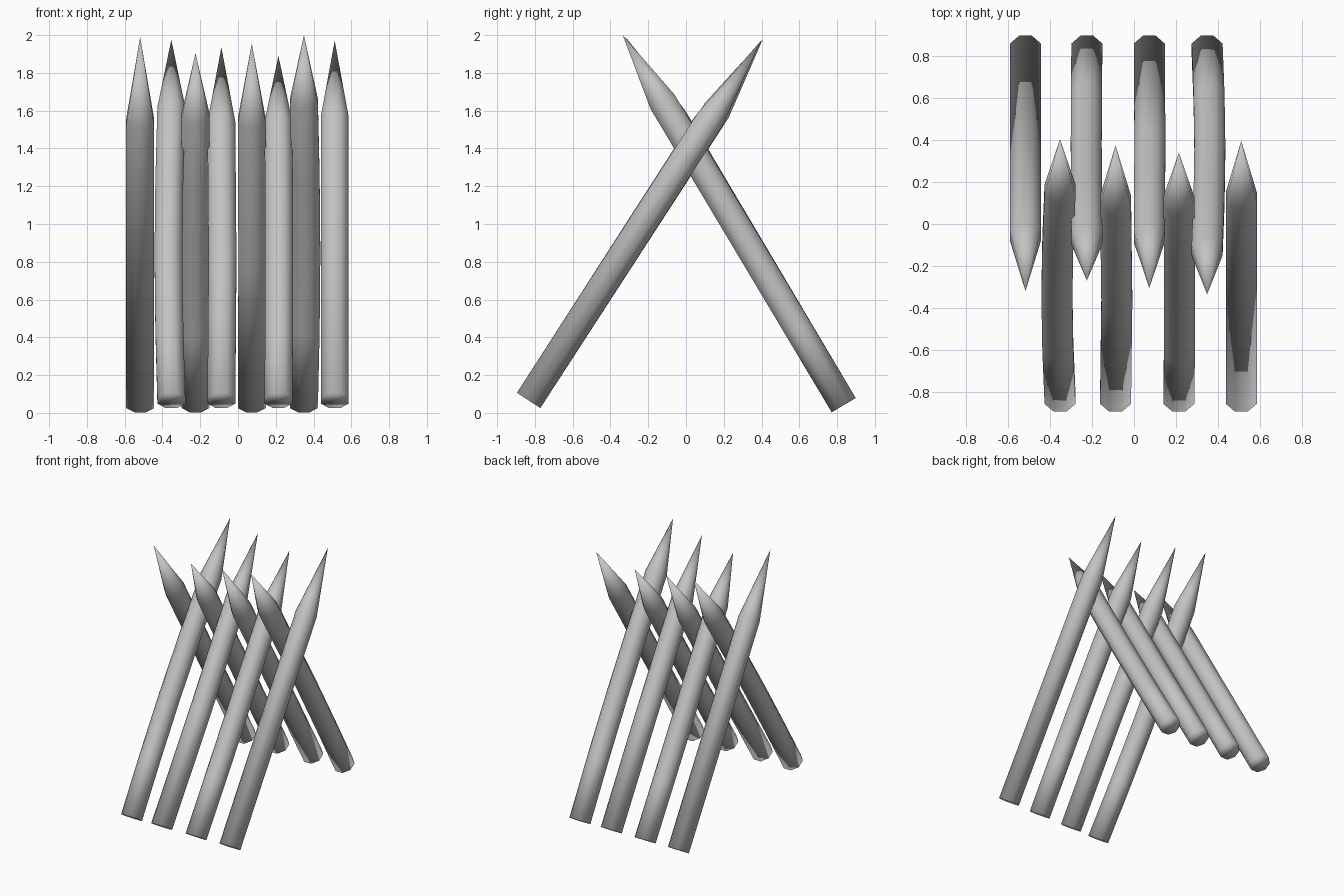
import bpy
import bmesh
from math import sin, cos, pi
from mathutils import Vector

cube = bpy.data.objects.get("Cube")
if cube:
    bpy.data.objects.remove(cube, do_unlink=True)

SIDES = 8
RADIUS = 0.08

wood = bpy.data.materials.new("plain grey")
wood.use_nodes = True
GREY = (0.55, 0.55, 0.55, 1)
wood.diffuse_color = GREY
wood.node_tree.nodes["Principled BSDF"].inputs["Base Color"].default_value = GREY


def stake(name, x, base, tip, shoulder, segments=1, bend=0.0):
    """Octagonal pole from base to shoulder, then a sharpened point.
    base and tip are (y, z); shoulder is a fraction of the length."""
    foot, point = Vector((x, *base)), Vector((x, *tip))
    across = Vector((1, 0, 0))
    outward = (point - foot).normalized().cross(across)
    bm = bmesh.new()

    # Rings along the slightly bowed shaft
    rings = []
    for i in range(segments + 1):
        t = i / segments
        centre = foot.lerp(point, t * shoulder) + across * bend * sin(pi * t)
        ring = []
        for k in range(SIDES):
            a = 2 * pi * (k + 0.5) / SIDES
            ring.append(bm.verts.new(centre + RADIUS * (cos(a) * across + sin(a) * outward)))
        rings.append(ring)

    # Shaft sides, foot cap and sharpened point
    apex = bm.verts.new(point)
    bm.faces.new(rings[0])
    for k in range(SIDES):
        n = (k + 1) % SIDES
        for low, high in zip(rings, rings[1:]):
            bm.faces.new((low[k], low[n], high[n], high[k]))
        bm.faces.new((rings[-1][k], rings[-1][n], apex))

    bmesh.ops.recalc_face_normals(bm, faces=bm.faces)
    for face in bm.faces:
        face.smooth = True
    mesh = bpy.data.meshes.new(name)
    bm.to_mesh(mesh)
    bm.free()
    mesh.materials.append(wood)
    obj = bpy.data.objects.new(name, mesh)
    bpy.context.collection.objects.link(obj)


# Stakes footed at the back, leaning forward
BACK_FOOT = (0.835, 0.041)
for i, (x, tip, shoulder, segments, bend) in enumerate([
    (-0.518, (-0.32, 1.99), 0.77, 1, 0),
    (-0.225, (-0.27, 1.905), 0.82, 4, -0.003),
    (0.073, (-0.305, 1.955), 0.785, 2, 0.003),
    (0.349, (-0.335, 2.0), 0.82, 4, 0.013),
]):
    stake(f"back_stake_{i + 1}", x, BACK_FOOT, tip, shoulder, segments, bend)

# Stakes footed at the front, leaning backward
FRONT_FOOT = (-0.833, 0.066)
for i, (x, tip, shoulder, segments, bend) in enumerate([
    (-0.353, (0.405, 1.975), 0.805, 4, -0.015),
    (-0.088, (0.375, 1.935), 0.78, 2, 0.006),
    (0.214, (0.34, 1.89), 0.8, 4, 0.004),
    (0.512, (0.397, 1.97), 0.78, 1, 0),
]):
    stake(f"front_stake_{i + 1}", x, FRONT_FOOT, tip, shoulder, segments, bend)
